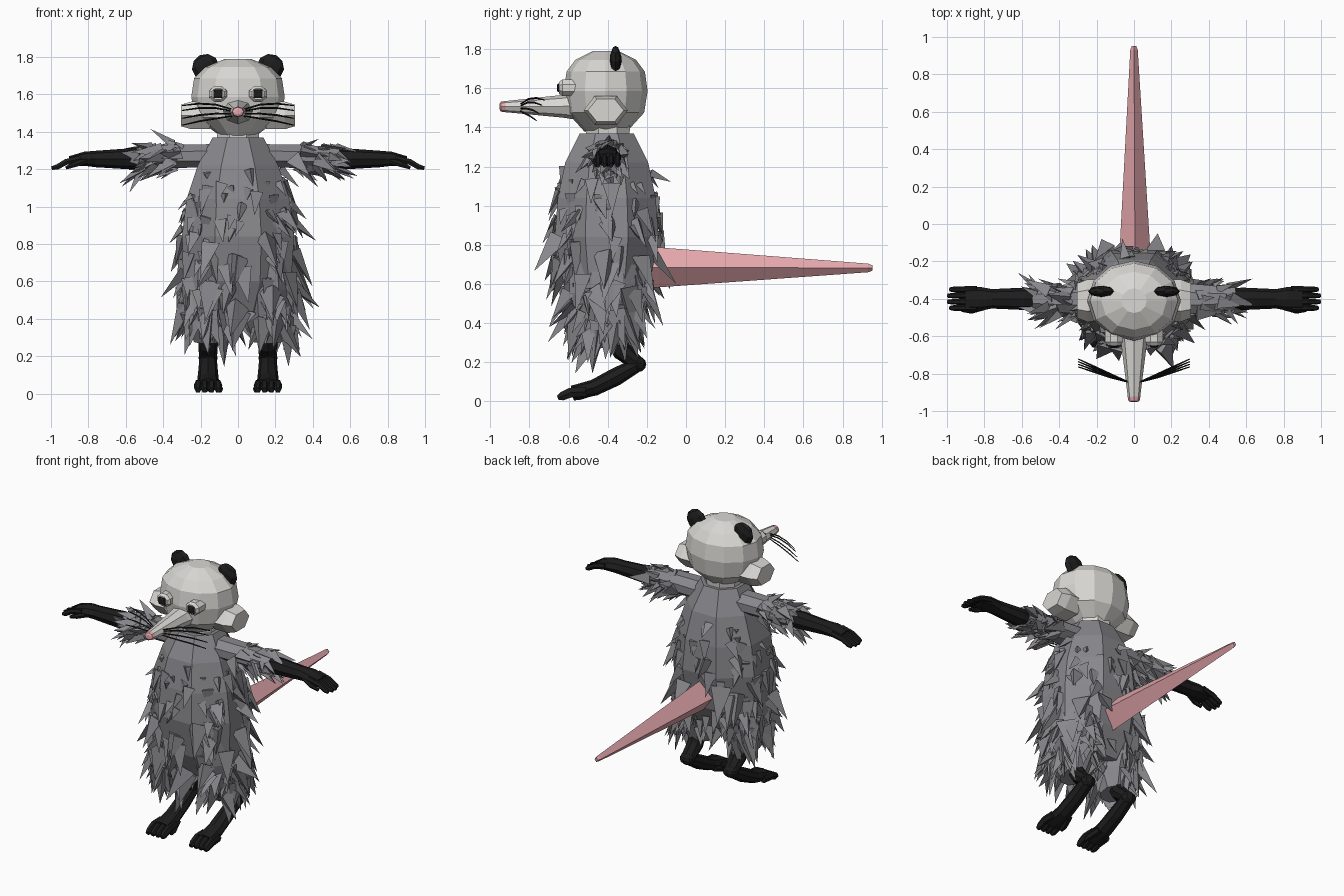
import bpy, bmesh, math, random
from mathutils import Vector, Matrix

random.seed(11)
old = bpy.data.objects.get("Cube")
if old:
    bpy.data.objects.remove(old, do_unlink=True)


def material(name, rgb):
    m = bpy.data.materials.new(name)
    m.use_nodes = True
    m.diffuse_color = (*rgb, 1)
    bsdf = m.node_tree.nodes["Principled BSDF"]
    bsdf.inputs["Base Color"].default_value = (*rgb, 1)
    bsdf.inputs["Roughness"].default_value = 0.9
    return m


FUR = material("grey fur", (0.25, 0.25, 0.268))
FACE = material("pale face", (0.69, 0.68, 0.65))
DARK = material("black skin", (0.012, 0.012, 0.012))
PINK = material("pink skin", (0.8, 0.4, 0.43))
X, Y, Z = Vector((1, 0, 0)), Vector((0, 1, 0)), Vector((0, 0, 1))


def finish(name, bm, mat):
    bmesh.ops.recalc_face_normals(bm, faces=bm.faces)
    me = bpy.data.meshes.new(name)
    bm.to_mesh(me)
    bm.free()
    me.materials.append(mat)
    ob = bpy.data.objects.new(name, me)
    bpy.context.collection.objects.link(ob)
    return ob


def add_tube(bm, path, sides=8, side=X, flat=False):
    """Loft rings along a path of (point, side radius, other radius)."""
    pts = [Vector(p) for p, _, _ in path]
    rings = []
    turn = math.pi / sides if flat else 0
    grow = 1 / math.cos(math.pi / sides) if flat else 1
    for i, (_, ru, rv) in enumerate(path):
        t = (pts[min(i + 1, len(pts) - 1)] - pts[max(i - 1, 0)]).normalized()
        v = t.cross(side).normalized()
        u = v.cross(t)
        ring = []
        for k in range(sides):
            a = math.tau * k / sides + turn
            ring.append(bm.verts.new(pts[i] + grow * (u * ru * math.cos(a) + v * rv * math.sin(a))))
        rings.append(ring)
    for r, q in zip(rings, rings[1:]):
        for k in range(sides):
            j = (k + 1) % sides
            bm.faces.new((r[k], r[j], q[j], q[k]))
    bm.faces.new(rings[0])
    bm.faces.new(rings[-1])


def tube(name, path, mat, **kw):
    bm = bmesh.new()
    add_tube(bm, path, **kw)
    return finish(name, bm, mat)


def add_ball(bm, loc, size, rings=6, rot=Matrix()):
    m = Matrix.Translation(loc) @ rot.to_4x4() @ Matrix.Diagonal((*size, 1))
    bmesh.ops.create_uvsphere(bm, u_segments=8, v_segments=rings, radius=1, matrix=m)


def tufts(name, ob, count, flow, length, keep):
    """Scatter three-sided spikes over the faces of an object."""
    faces = [f for f in ob.data.polygons if len(f.vertices) == 4]
    areas = [f.area for f in faces]
    bm = bmesh.new()
    made = 0
    while made < count:
        f = random.choices(faces, areas)[0]
        a, b, c, d = (ob.data.vertices[i].co for i in f.vertices)
        p = a.lerp(b, random.random()).lerp(d.lerp(c, random.random()), random.random())
        if not keep(p):
            continue
        made += 1
        jitter = Vector([random.uniform(-0.4, 0.4) for _ in range(3)])
        way = (flow + f.normal * random.uniform(0.0, 0.75) + jitter).normalized()
        size = length(p) * random.uniform(0.55, 1.45)
        u = way.cross(f.normal).normalized()
        v = way.cross(u)
        roll = random.uniform(0, math.tau)
        base = []
        for k in range(3):
            ang = roll + math.tau * k / 3
            base.append(bm.verts.new(p + size * (u * 0.33 * math.cos(ang) + v * 0.2 * math.sin(ang))))
        tip = bm.verts.new(p + way * size)
        bm.faces.new(base)
        for k in range(3):
            bm.faces.new((base[k], base[(k + 1) % 3], tip))
    finish(name, bm, FUR)


# Torso and its fur
profile = [(0.44, 0.19, 0.14), (0.6, 0.285, 0.22), (0.84, 0.3, 0.265),
           (1.04, 0.275, 0.25), (1.22, 0.215, 0.212), (1.37, 0.135, 0.137)]
torso = tube("torso", [((0, -0.405, z), rx, ry) for z, rx, ry in profile], FUR, flat=True)
tufts("torso_fur", torso, 165, -Z, lambda p: 0.115 if p.z > 0.85 else 0.16,
      lambda p: p.z < 1.2 and not (p.y > -0.25 and abs(p.x) < 0.1 and 0.55 < p.z < 0.85))

# Head, neck, snout and nose
skull = [(1.38, 0.1, 0.11), (1.475, 0.225, 0.196), (1.585, 0.25, 0.214),
         (1.685, 0.235, 0.2), (1.745, 0.175, 0.155), (1.79, 0.068, 0.066)]
tube("head", [((0, -0.41, z), rx, ry) for z, rx, ry in skull], FACE, sides=12)
tube("neck", [((0, -0.4, 1.35), 0.11, 0.11), ((0, -0.4, 1.41), 0.115, 0.115)], FACE, flat=True)
tube("snout", [((0, -0.5, 1.51), 0.1, 0.08), ((0, -0.63, 1.508), 0.07, 0.058),
               ((0, -0.925, 1.506), 0.033, 0.028)], FACE)
tube("nose", [((0, -0.923, 1.506), 0.034, 0.029), ((0, -0.946, 1.506), 0.03, 0.025),
              ((0, -0.952, 1.506), 0.016, 0.014)], PINK)

# Tail
tube("tail", [((0.005, -0.2, 0.685), 0.085, 0.106), ((0.005, -0.14, 0.685), 0.082, 0.102),
              ((0, 0.93, 0.682), 0.02, 0.022), ((0, 0.952, 0.682), 0.012, 0.014)], PINK, sides=4)

for s, tag in ((1, "left_"), (-1, "right_")):
    # Face details
    tube(tag + "cheek", [((s * 0.15, -0.41, 1.487), 0.11, 0.085), ((s * 0.25, -0.41, 1.487), 0.113, 0.085),
                         ((s * 0.306, -0.41, 1.487), 0.092, 0.066)], FACE, sides=6, side=Y)
    bm = bmesh.new()
    add_ball(bm, (s * 0.173, -0.36, 1.744), (0.074, 0.031, 0.072), rings=5,
             rot=Matrix.Rotation(s * 0.45, 3, "Y"))
    finish(tag + "ear", bm, DARK)
    tube(tag + "eye_socket", [((s * 0.107, -0.55, 1.602), 0.048, 0.042),
                              ((s * 0.107, -0.632, 1.602), 0.047, 0.042),
                              ((s * 0.107, -0.649, 1.602), 0.033, 0.03)], FACE, flat=True)
    tube(tag + "eye", [((s * 0.107, -0.64, 1.602), 0.025, 0.023), ((s * 0.107, -0.654, 1.602), 0.024, 0.022),
                       ((s * 0.107, -0.66, 1.602), 0.014, 0.013)], DARK, sides=4, flat=True)
    bm = bmesh.new()
    for k, rise in enumerate((0.035, 0.01, -0.03, -0.065)):
        lift, back = 1.507 + rise * 0.35, -0.014 * k
        add_tube(bm, [((s * 0.03, -0.845, lift), 0.004, 0.004),
                      ((s * 0.12, -0.805 + back * 0.4, lift + rise * 0.4 + 0.012), 0.005, 0.005),
                      ((s * 0.21, -0.763 + back * 0.7, lift + rise * 0.6 + 0.01), 0.005, 0.005),
                      ((s * 0.298, -0.722 + back, lift + rise * 0.7 - 0.004), 0.003, 0.003)], sides=4, side=Z)
    finish(tag + "whiskers", bm, DARK)

    # Sleeve of fur, forearm and hand
    sleeve = tube(tag + "upper_arm", [((s * 0.1, -0.4, 1.272), 0.09, 0.062),
                                      ((s * 0.35, -0.4, 1.268), 0.077, 0.062),
                                      ((s * 0.54, -0.4, 1.258), 0.06, 0.055)], FUR, side=Y, flat=True)
    tufts(tag + "arm_fur", sleeve, 50, X * s * 0.95 - Z * 0.3, lambda p: 0.11,
          lambda p: abs(p.x) > 0.29)
    bm = bmesh.new()
    add_tube(bm, [((s * 0.4, -0.4, 1.258), 0.045, 0.042), ((s * 0.58, -0.4, 1.255), 0.06, 0.056),
                  ((s * 0.76, -0.4, 1.254), 0.052, 0.044), ((s * 0.82, -0.4, 1.255), 0.063, 0.038),
                  ((s * 0.9, -0.4, 1.243), 0.06, 0.026)], side=Y)
    for k in range(4):
        y = -0.449 + k * 0.033
        reach = 0.985 if k in (0, 3) else 0.997
        add_tube(bm, [((s * 0.84, y, 1.256), 0.018, 0.02), ((s * 0.92, y, 1.238), 0.017, 0.018),
                      ((s * 0.965, y, 1.212), 0.015, 0.016), ((s * reach, y, 1.205), 0.011, 0.011)],
                 sides=6, side=Y)
    add_tube(bm, [((s * 0.8, -0.44, 1.25), 0.02, 0.02), ((s * 0.87, -0.465, 1.225), 0.015, 0.016),
                  ((s * 0.92, -0.46, 1.207), 0.01, 0.01)], sides=6, side=Y)
    finish(tag + "hand", bm, DARK)

    # Furry thigh
    thigh = tube(tag + "thigh", [((s * 0.155, -0.4, 0.7), 0.13, 0.2), ((s * 0.16, -0.405, 0.55), 0.14, 0.19),
                                 ((s * 0.16, -0.405, 0.4), 0.12, 0.14),
                                 ((s * 0.16, -0.385, 0.28), 0.075, 0.08)], FUR, flat=True)
    tufts(tag + "thigh_fur", thigh, 52, -Z, lambda p: 0.165,
          lambda p: 0.34 < p.z < 0.62 and (p.x * s > 0.12 or p.z < 0.45))

    # Shin, hock, foot and toes
    bm = bmesh.new()
    add_tube(bm, [((s * 0.16, -0.38, 0.36), 0.05, 0.055), ((s * 0.16, -0.325, 0.255), 0.052, 0.05),
                  ((s * 0.16, -0.25, 0.195), 0.048, 0.038)])
    add_ball(bm, (s * 0.16, -0.245, 0.19), (0.052, 0.042, 0.04))
    add_tube(bm, [((s * 0.16, -0.23, 0.198), 0.046, 0.035), ((s * 0.16, -0.36, 0.125), 0.052, 0.046),
                  ((s * 0.16, -0.47, 0.07), 0.058, 0.042), ((s * 0.16, -0.58, 0.045), 0.066, 0.036)])
    for k in range(4):
        x = s * (0.16 + (k - 1.5) * 0.036)
        add_tube(bm, [((x, -0.51, 0.05), 0.02, 0.027), ((x, -0.59, 0.045), 0.022, 0.029),
                      ((x, -0.635, 0.026), 0.02, 0.025), ((x, -0.655, 0.018), 0.013, 0.014)], sides=6)
    add_tube(bm, [((s * 0.12, -0.47, 0.05), 0.022, 0.022), ((s * 0.098, -0.54, 0.026), 0.018, 0.02),
                  ((s * 0.095, -0.575, 0.016), 0.012, 0.013)], sides=6)
    finish(tag + "foot", bm, DARK)
